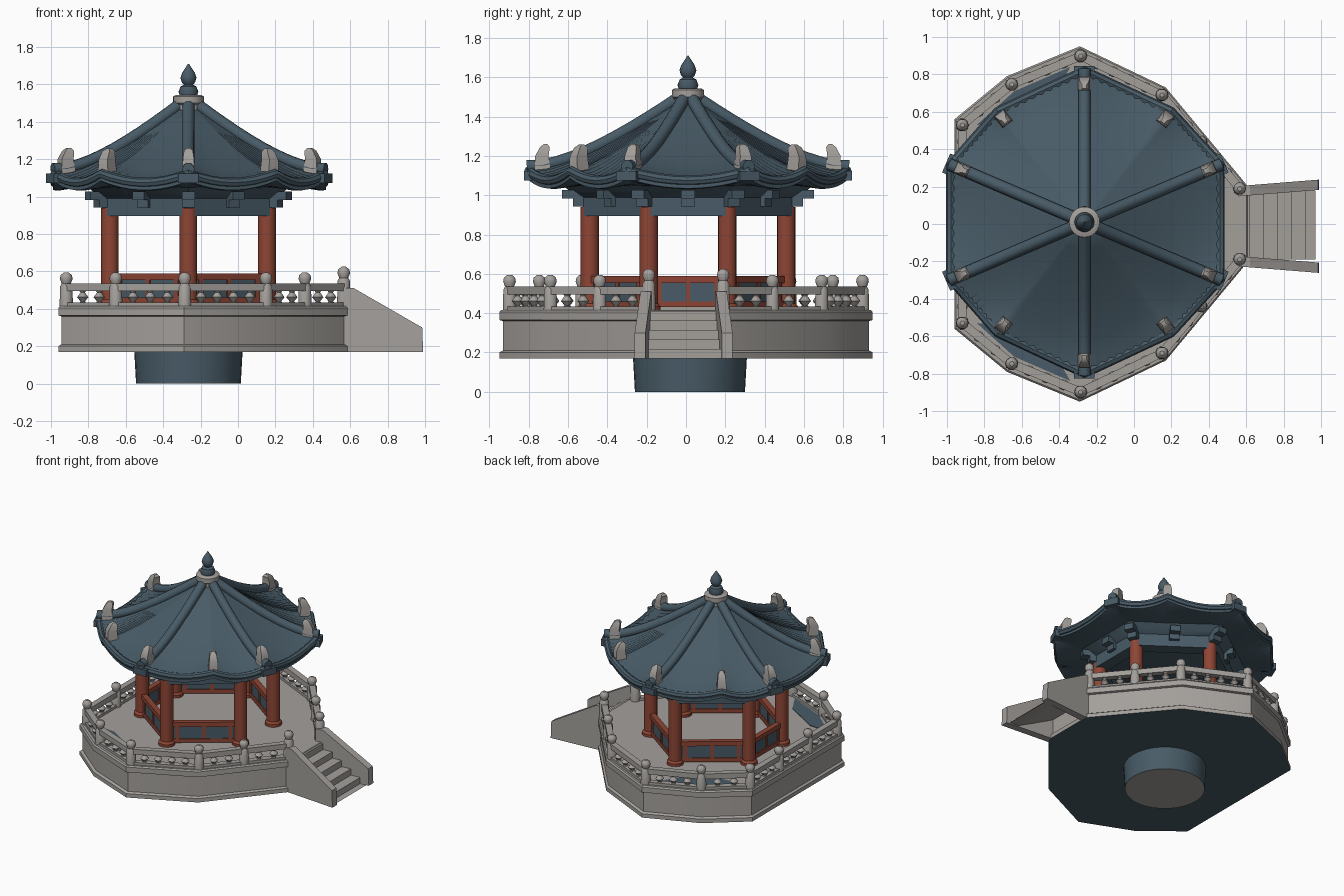
import bpy, bmesh, math
from mathutils import Vector

cube = bpy.data.objects.get("Cube")
if cube:
    bpy.data.objects.remove(cube, do_unlink=True)


def material(name, rgb):
    m = bpy.data.materials.new(name)
    m.use_nodes = True
    m.diffuse_color = (*rgb, 1)
    m.node_tree.nodes["Principled BSDF"].inputs["Base Color"].default_value = (*rgb, 1)
    return m


STONE = material("pale stone", (0.37, 0.35, 0.33))
SLATE = material("slate blue", (0.065, 0.105, 0.135))
RED = material("red timber", (0.27, 0.06, 0.035))
CX, CY = -0.265, 0.01


def finish(name, bm, *mats, angle=40):
    bmesh.ops.recalc_face_normals(bm, faces=bm.faces)
    me = bpy.data.meshes.new(name)
    bm.to_mesh(me)
    bm.free()
    for m in mats:
        me.materials.append(m)
    for p in me.polygons:
        p.use_smooth = True
    me.set_sharp_from_angle(angle=math.radians(angle))
    ob = bpy.data.objects.new(name, me)
    bpy.context.scene.collection.objects.link(ob)
    return ob


def loft(bm, rings, caps=True, closed=False):
    vs = [[bm.verts.new(p) for p in r] for r in rings]
    n = len(vs[0])
    pairs = list(zip(vs, vs[1:])) + ([(vs[-1], vs[0])] if closed else [])
    for a, b in pairs:
        for i in range(n):
            j = (i + 1) % n
            bm.faces.new((a[i], a[j], b[j], b[i]))
    if caps and not closed:
        bm.faces.new(vs[0])
        bm.faces.new(vs[-1])


def lathe(bm, x, y, profile, n=12, turn=0.0):
    loft(bm, [[(x + r * math.cos(turn + math.tau * i / n),
                y + r * math.sin(turn + math.tau * i / n), z) for i in range(n)]
              for r, z in profile])


def beam(bm, a, b, w, h):
    a, b = Vector(a), Vector(b)
    side = (b - a).cross(Vector((0, 0, 1))).normalized() * w / 2
    up = Vector((0, 0, h / 2))
    loft(bm, [[p + side + up, p - side + up, p - side - up, p + side - up] for p in (a, b)])


def tube(bm, path, r, n=10, closed=False):
    path = [Vector(p) for p in path]
    rings, last = [], len(path) - 1
    for i, p in enumerate(path):
        if closed:
            d = path[(i + 1) % len(path)] - path[i - 1]
        else:
            d = path[min(i + 1, last)] - path[max(i - 1, 0)]
        s = d.cross(Vector((0, 0, 1))).normalized()
        u = s.cross(d).normalized()
        rings.append([p + r * (s * math.cos(math.tau * k / n) + u * math.sin(math.tau * k / n))
                      for k in range(n)])
    loft(bm, rings, closed=closed)


def mirrored(half):
    return half + [(x, -y) for x, y in reversed(half)]


# Pedestal under the terrace
bm = bmesh.new()
lathe(bm, CX, 0.02, [(0.28, 0), (0.29, 0.18)], 32)
ped = finish("pedestal", bm, SLATE, STONE)
for p in ped.data.polygons:
    p.material_index = int(p.normal.z < -0.9)

# Terrace with plinth and lip
edge = mirrored([(0.61, 0.2), (0.17, 0.73), (-0.29, 0.95), (-0.68, 0.79), (-0.96, 0.56)])


def edge_ring(s, z):
    return [(-0.2 + (x + 0.2) * s, y * s, z) for x, y in edge]


bm = bmesh.new()
loft(bm, [edge_ring(s, z) for s, z in ((1, 0.17), (1, 0.2), (0.98, 0.21), (0.98, 0.36),
                                       (1, 0.365), (1, 0.405), (0.99, 0.415))])
terrace = finish("terrace", bm, STONE, SLATE, angle=25)
for p in terrace.data.polygons:
    p.material_index = int(p.normal.z < -0.9 and p.center.z < 0.18)

# Dark floor patches
bm = bmesh.new()
for s in (1, -1):
    patch = [(-0.84, 0.53), (-0.64, 0.71), (-0.34, 0.84), (-0.42, 0.7), (-0.68, 0.54)]
    loft(bm, [[(x, s * y, z) for x, y in patch] for z in (0.413, 0.419)])
finish("floor_patches", bm, SLATE)

# Stairs: stepped slab and sloped cheek walls
bm = bmesh.new()
steps = [(0.56, 0.41)]
for i in range(5):
    x, z = 0.62 + i * 0.075, 0.41 - i * 0.048
    steps += [(x, z), (x, z - 0.048)]
steps += [(0.97, 0.17), (0.9, 0.17), (0.56, 0.34)]
loft(bm, [[(x, y, z) for x, z in steps] for y in (-0.19, 0.18)])
cheek = [(0.56, 0.17), (0.99, 0.17), (0.985, 0.3), (0.62, 0.51), (0.56, 0.51)]
for s in (1, -1):
    loft(bm, [[(x, s * (y + (x - 0.56) * 0.08) - 0.012, z) for x, z in cheek]
              for y in (0.16, 0.215)])
finish("stairs", bm, STONE, angle=25)

# Balustrade: posts, rails and turned balusters
corners = [Vector((-0.2 + (x + 0.2) * 0.945, y * 0.945, 0)) for x, y in edge]
posts, rails, turned = bmesh.new(), bmesh.new(), bmesh.new()
stops = [corners[0]]
for a, b in zip(corners, corners[1:]):
    n = max(1, round((b - a).length / 0.38))
    stops += [a.lerp(b, (k + 1) / n) for k in range(n)]
for i, p in enumerate(stops):
    top = 0.03 if i in (0, len(stops) - 1) else 0
    lathe(posts, p.x, p.y, [(0.036, 0.41), (0.033, 0.52 + top), (0.024, 0.535 + top),
                            (0.034, 0.56 + top), (0.03, 0.58 + top), (0.012, 0.595 + top)], 10)
for a, b in zip(stops, stops[1:]):
    for z, w, h in ((0.515, 0.045, 0.04), (0.422, 0.045, 0.025)):
        lift = Vector((0, 0, z))
        beam(rails, a + lift, b + lift, w, h)
    n = max(2, round((b - a).length / 0.1))
    for k in range(1, n):
        p = a.lerp(b, k / n)
        lathe(turned, p.x, p.y, [(0.02, 0.43), (0.012, 0.44), (0.03, 0.462),
                                 (0.012, 0.487), (0.02, 0.5)], 8)
finish("railing_posts", posts, STONE)
finish("railing_rails", rails, STONE)
finish("balusters", turned, STONE)

# Columns, low screens between them and the head beams
hexagon = [(0.42, 0.2), (0, 0.5), (-0.42, 0.2), (-0.42, -0.2), (0, -0.5), (0.42, -0.2)]
cols = [Vector((CX + x, CY + y, 0)) for x, y in hexagon]
col, frame, panel, head = (bmesh.new() for _ in range(4))
for p in cols:
    lathe(col, p.x, p.y, [(0.06, 0.41), (0.06, 0.435), (0.047, 0.45), (0.047, 0.94)], 16)
for i, a in enumerate(cols):
    b = cols[(i + 1) % 6]

    def at(t, z):
        return a.lerp(b, t) + Vector((0, 0, z))
    beam(head, at(0, 0.945), at(1, 0.945), 0.09, 0.1)
    if i == 5:
        continue   # open entrance facing the stairs
    beam(frame, at(0, 0.572), at(1, 0.572), 0.04, 0.035)
    beam(frame, at(0, 0.445), at(1, 0.445), 0.03, 0.03)
    beam(panel, at(0, 0.505), at(1, 0.505), 0.015, 0.1)
    for t in (0.14, 0.5, 0.86):
        beam(frame, at(t - 0.025, 0.505), at(t + 0.025, 0.505), 0.028, 0.1)
finish("columns", col, RED)
finish("screen_frames", frame, RED)
finish("screen_panels", panel, SLATE)
finish("head_beams", head, SLATE)

# Bracket tier flaring up to the eaves
bm = bmesh.new()
loft(bm, [[(CX + x * s, CY + y * s, z) for x, y in hexagon]
          for s, z in ((1.03, 0.97), (1.1, 0.985), (1.2, 1.02), (1.3, 1.06))])
for i, p in enumerate(hexagon):
    q = hexagon[(i + 1) % 6]
    for x, y in (p, ((p[0] + q[0]) / 2, (p[1] + q[1]) / 2)):
        for r0, r1, z in ((0.9, 1.17, 0.965), (0.9, 1.28, 1.005)):
            beam(bm, (CX + x * r0, CY + y * r0, z), (CX + x * r1, CY + y * r1, z), 0.07, 0.045)
finish("brackets", bm, SLATE)

# Roof: ten-cornered eave, sweeping profile, fine tile ribs
eave = mirrored([(0.735, 0.31), (0.47, 0.6), (0, 0.82), (-0.47, 0.6), (-0.725, 0.31)])
SUB = 20


def roof(u, t, dz=0.0):
    i, f = int(u) % 10, u % 1
    a, b = Vector(eave[i]), Vector(eave[(i + 1) % 10])
    p = a.lerp(b, f) * t
    z = 1.085 + 0.43 * (1 - t) ** 1.3 + 0.05 * t ** 4 * (2 * f - 1) ** 2
    return Vector((CX + p.x, CY + p.y, z + dz))


us = [k / SUB for k in range(10 * SUB)]
bm = bmesh.new()
rings = [[roof(u, t, 0.009 * t * (k % 2)) for k, u in enumerate(us)]
         for t in (0.08, 0.2, 0.35, 0.5, 0.65, 0.8, 0.9, 1)]
rings.append([roof(u, 1, -0.05) for u in us])
rings.append([roof(u, 0.96, -0.06) for u in us])
for t, z in ((0.8, 1.05), (0.62, 1.045)):
    rings.append([Vector((*roof(u, t).xy, z)) for u in us])
loft(bm, rings)
finish("roof", bm, SLATE, angle=50)

# Rolled eave edge and the six hip ridges
bm = bmesh.new()
tube(bm, [roof(k / 8, 0.985, -0.012) for k in range(80)], 0.026, 8, closed=True)
finish("eave_roll", bm, SLATE)
ridges, ends, ornaments = bmesh.new(), bmesh.new(), bmesh.new()
for u in (0, 2, 4, 5, 7, 9):
    tube(ridges, [roof(u, 0.08 + 0.092 * k, 0.012) for k in range(11)], 0.033)
    tip = roof(u, 0.985, -0.035)
    out = Vector((tip.x - CX, tip.y - CY, 0)).normalized()
    across = out.cross(Vector((0, 0, 1))) * 0.055
    beam(ends, tip - across, tip + across, 0.055, 0.05)
    beam(ends, tip - out * 0.3 - Vector((0, 0, 0.025)), tip, 0.05, 0.05)
finish("hip_ridges", ridges, SLATE)
finish("hip_ends", ends, SLATE)

# Leaning corner ornaments
for u in range(10):
    p = roof(u, 0.92 if u % 5 in (1, 3) else 0.9)
    out = Vector((p.x - CX, p.y - CY, 0)).normalized()
    side = out.cross(Vector((0, 0, 1)))
    loft(ornaments, [[p + out * (a * d + lean) + side * b * w + Vector((0, 0, h))
                      for a, b in ((1, 1), (1, -1), (-1, -1), (-1, 1))]
                     for d, w, h, lean in ((0.04, 0.034, -0.02, 0), (0.034, 0.03, 0.06, 0.005),
                                           (0.025, 0.024, 0.105, -0.01), (0.01, 0.012, 0.12, -0.014))])
finish("corner_ornaments", ornaments, STONE)

# Crown collar and finial
bm = bmesh.new()
lathe(bm, CX, CY, [(0.07, 1.42), (0.07, 1.49), (0.082, 1.5), (0.082, 1.535), (0.07, 1.542)], 24)
finish("crown_collar", bm, STONE)
bm = bmesh.new()
lathe(bm, CX, CY, [(0.045, 1.535), (0.053, 1.56), (0.043, 1.588), (0.025, 1.598), (0.036, 1.612),
                   (0.043, 1.635), (0.034, 1.662), (0.014, 1.692), (0.003, 1.71)], 20)
finish("finial", bm, SLATE)
